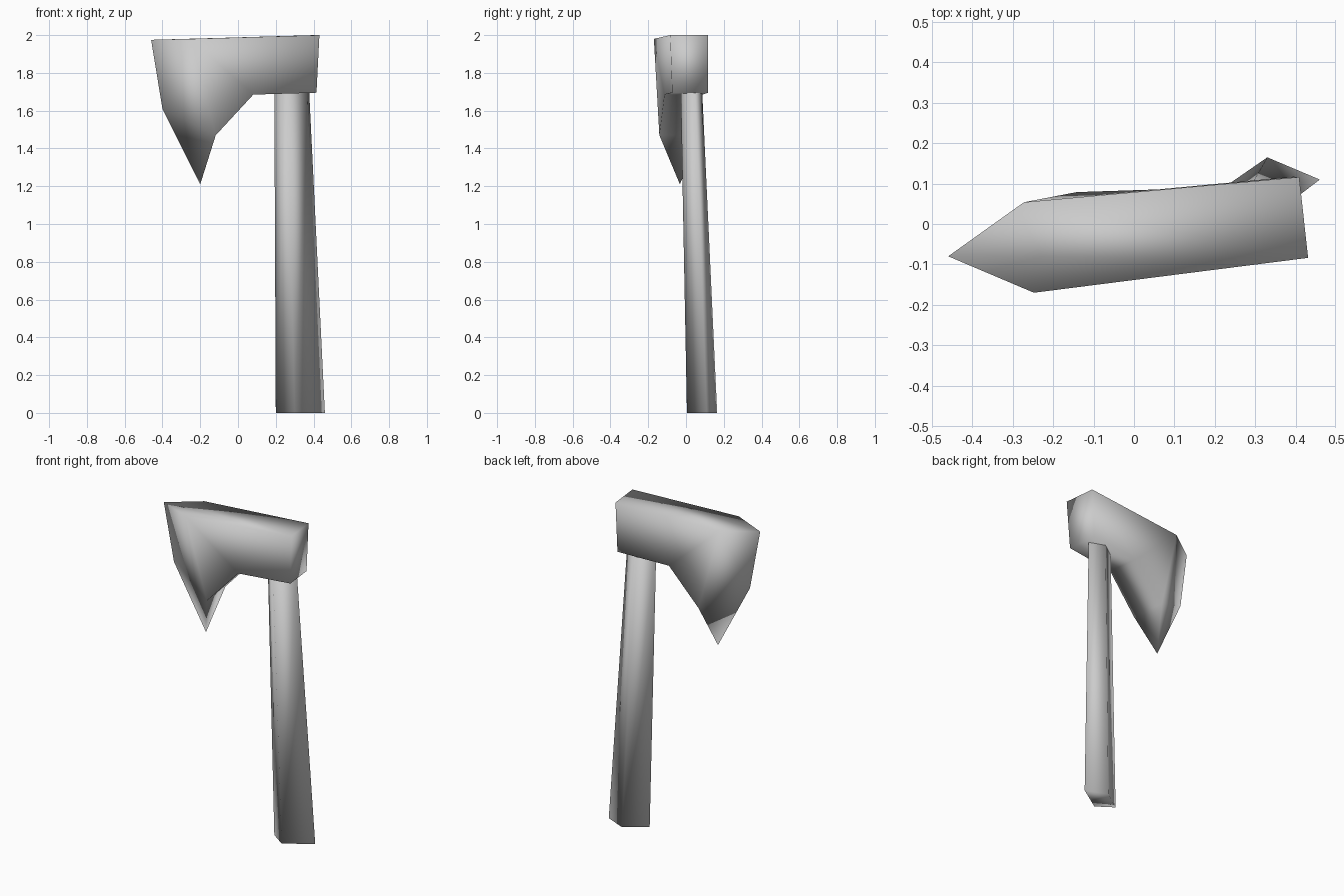
import bpy
import bmesh

if "Cube" in bpy.data.objects:
    bpy.data.objects.remove(bpy.data.objects["Cube"], do_unlink=True)

grey = bpy.data.materials.new("plain_grey")
grey.use_nodes = True
grey.diffuse_color = (0.6, 0.6, 0.6, 1)
grey.node_tree.nodes["Principled BSDF"].inputs["Base Color"].default_value = (0.6, 0.6, 0.6, 1)


def finish(name, bm):
    """Turn a bmesh into a smooth-shaded object."""
    bmesh.ops.recalc_face_normals(bm, faces=bm.faces)
    for face in bm.faces:
        face.smooth = True
    mesh = bpy.data.meshes.new(name)
    bm.to_mesh(mesh)
    bm.free()
    mesh.materials.append(grey)
    obj = bpy.data.objects.new(name, mesh)
    bpy.context.collection.objects.link(obj)
    return obj


# Axe head: a body outline given thickness, closed by a sharp cutting edge
TURN, LEAN = 0.11, 0.025


def head_point(bm, x, z, side):
    y = -0.03 + TURN * x + LEAN * (2 - z) + side
    return bm.verts.new((x - TURN * side, y, z))


# x, z, half thickness: poll top, poll bottom, throat, beard, cheek top
body = [(0.42, 2.0, 0.1), (0.405, 1.695, 0.095), (0.07, 1.685, 0.1),
        (-0.13, 1.47, 0.11), (-0.26, 1.98, 0.112)]
edge_line = [(-0.46, 1.975), (-0.40, 1.61), (-0.20, 1.21)]

bm = bmesh.new()
front = [head_point(bm, x, z, -w) for x, z, w in body]
back = [head_point(bm, x, z, w) for x, z, w in body]
heel, middle, toe = [head_point(bm, x, z, 0) for x, z in edge_line]
for poll_top, poll_low, throat, beard, cheek in (front, back):
    bm.faces.new((poll_top, poll_low, throat, cheek))
    bm.faces.new((cheek, throat, beard))
    bm.faces.new((cheek, beard, middle, heel))
    bm.faces.new((beard, toe, middle))
for i in range(3):
    bm.faces.new((front[i], front[i + 1], back[i + 1], back[i]))
bm.faces.new((front[3], back[3], toe))
bm.faces.new((front[4], front[0], back[0], back[4], heel))
finish("axe_head", bm)

# Handle: a leaning, tapered four-sided bar
section = [(-0.13, -0.01), (-0.03, -0.08), (0.13, 0.025), (0.0, 0.08)]
rings = [(0.33, 0.085, 0.0, 1.0), (0.283, 0.027, 1.76, 0.7)]
bm = bmesh.new()
low, high = [[bm.verts.new((cx + s * x, cy + s * y, z)) for x, y in section]
             for cx, cy, z, s in rings]
for i in range(4):
    j = (i + 1) % 4
    bm.faces.new((low[i], low[j], high[j], high[i]))
bm.faces.new(low)
bm.faces.new(high)
finish("handle", bm)
